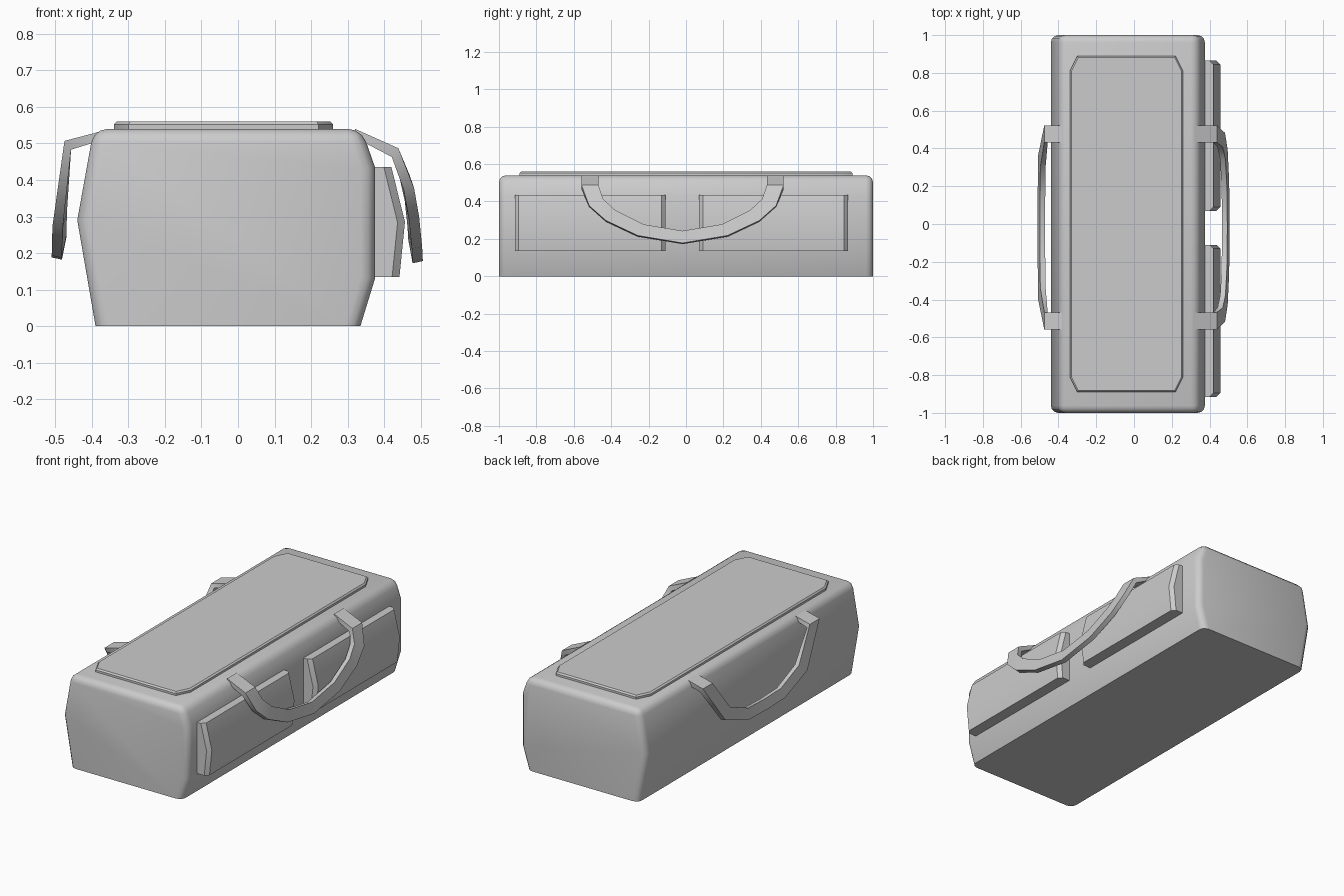
import bpy, bmesh, math
from mathutils import Vector

if "Cube" in bpy.data.objects:
    bpy.data.objects.remove(bpy.data.objects["Cube"])


def finish(bm, name, angle=40):
    bmesh.ops.recalc_face_normals(bm, faces=bm.faces)
    me = bpy.data.meshes.new(name)
    bm.to_mesh(me)
    bm.free()
    ob = bpy.data.objects.new(name, me)
    bpy.context.collection.objects.link(ob)
    bpy.ops.object.select_all(action='DESELECT')
    ob.select_set(True)
    bpy.context.view_layer.objects.active = ob
    bpy.ops.object.shade_smooth_by_angle(angle=math.radians(angle))
    return ob


def prism(points, offset):
    """Solid from a closed outline pushed along an offset."""
    bm = bmesh.new()
    face = bm.faces.new([bm.verts.new(p) for p in points])
    new = bmesh.ops.extrude_face_region(bm, geom=[face], use_keep_orig=True)
    verts = [g for g in new['geom'] if isinstance(g, bmesh.types.BMVert)]
    bmesh.ops.translate(bm, verts=verts, vec=Vector(offset))
    bmesh.ops.recalc_face_normals(bm, faces=bm.faces)
    return bm


def bevel(bm, test, width, segments):
    edges = [e for e in bm.edges if test(*[v.co for v in e.verts])]
    bmesh.ops.bevel(bm, geom=edges, offset=width, segments=segments,
                    profile=0.5, affect='EDGES')


# Bag body: bulging cross-section, rounded ends and top, sharp base
section = [(-0.39, 0), (0.335, 0), (0.375, 0.13), (0.375, 0.435),
           (0.338, 0.54), (-0.395, 0.54), (-0.44, 0.29)]
bm = prism([(x, -1, z) for x, z in section], (0, 2, 0))


def rounded(a, b):
    along_end = abs(a.y - b.y) < 0.01
    on_base = a.z < 0.01 and b.z < 0.01
    on_top = a.z > 0.53 and b.z > 0.53
    return (along_end and not on_base) or on_top


bevel(bm, rounded, 0.038, 3)
finish(bm, "bag_body", 50)

# Raised lid panel with clipped corners
x0, x1, y, cx, cy = -0.34, 0.26, 0.89, 0.04, 0.08
outline = [(x0 + cx, -y), (x1 - cx, -y), (x1, -y + cy), (x1, y - cy),
           (x1 - cx, y), (x0 + cx, y), (x0, y - cy), (x0, -y + cy)]
bm = prism([(px, py, 0.53) for px, py in outline], (0, 0, 0.03))
bevel(bm, lambda a, b: a.z > 0.55 and b.z > 0.55, 0.008, 1)
finish(bm, "lid_panel")

# Two side pockets
pocket = [(0.36, 0.135), (0.442, 0.135), (0.457, 0.285), (0.42, 0.435), (0.36, 0.435)]
for i, (ya, yb) in enumerate([(-0.915, -0.11), (0.07, 0.865)]):
    bm = prism([(x, ya, z) for x, z in pocket], (0, yb - ya, 0))
    bevel(bm, lambda a, b: abs(a.y - b.y) < 0.01 and min(a.x, b.x) > 0.4, 0.02, 1)
    finish(bm, f"side_pocket_{i + 1}", 30)


# Carry straps: stations are (x, outer y, outer z, inner y, inner z), half mirrored
def strap(name, half, side):
    stations = half + [(x, -yo, zo, -yi, zi) for x, yo, zo, yi, zi in half[-2::-1]]
    bm = bmesh.new()
    rings = []
    n = len(stations)
    for i, (x, yo, zo, yi, zi) in enumerate(stations):
        end = min(i, n - 1 - i)
        d = Vector((0.0, 0, 0.012) if end == 0 else
                   (0.009, 0, 0.012) if end == 1 else (0.014, 0, 0.003))
        # the lower edge of the hanging part leans slightly outward
        lean = 0.012 if end > 1 else 0
        o = Vector((x, yo - 0.018, zo))
        p = Vector((x - lean, yi - 0.018, zi))
        ring = [o + d, p + d, p - d, o - d]
        rings.append([bm.verts.new((v.x * side, v.y, v.z)) for v in ring])
    for a, b in zip(rings, rings[1:]):
        for j in range(4):
            k = (j + 1) % 4
            bm.faces.new((a[j], a[k], b[k], b[j]))
    bm.faces.new(rings[0])
    bm.faces.new(rings[-1])
    finish(bm, name)


strap("right_strap", [
    (0.32, -0.54, 0.528, -0.45, 0.528),
    (0.43, -0.54, 0.475, -0.45, 0.475),
    (0.468, -0.50, 0.375, -0.425, 0.41),
    (0.482, -0.41, 0.295, -0.36, 0.35),
    (0.490, -0.24, 0.215, -0.21, 0.275),
    (0.492, 0, 0.175, 0, 0.24)], 1)
strap("left_strap", [
    (0.36, -0.54, 0.525, -0.45, 0.525),
    (0.466, -0.54, 0.495, -0.45, 0.495),
    (0.494, -0.38, 0.27, -0.32, 0.32),
    (0.496, -0.17, 0.19, -0.15, 0.25),
    (0.496, 0, 0.185, 0, 0.245)], -1)
